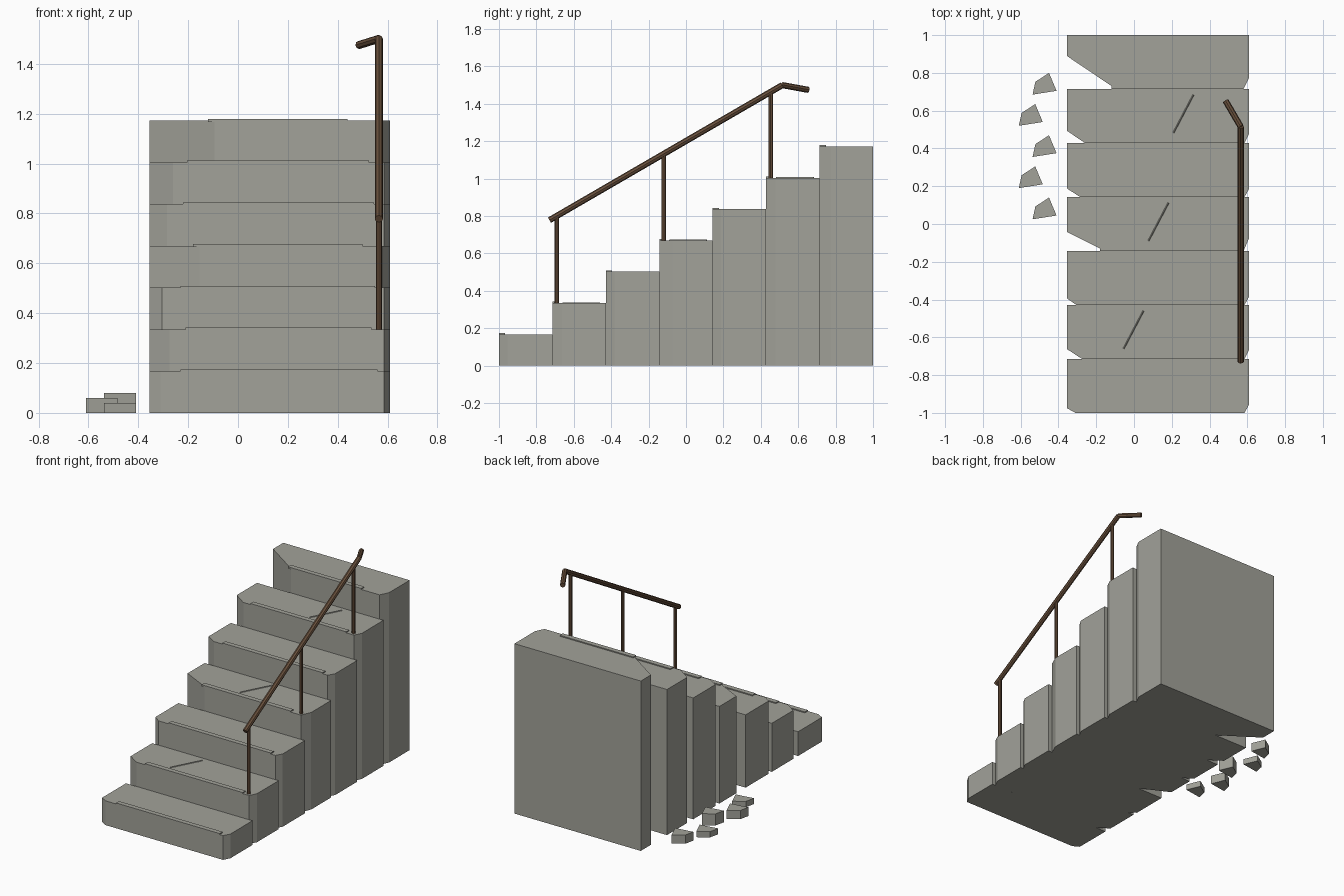
import bpy, bmesh
from mathutils import Vector

cube = bpy.data.objects.get("Cube")
if cube:
    bpy.data.objects.remove(cube, do_unlink=True)


def make_material(name, rgb):
    mat = bpy.data.materials.new(name)
    mat.use_nodes = True
    mat.diffuse_color = (*rgb, 1)
    mat.node_tree.nodes["Principled BSDF"].inputs["Base Color"].default_value = (*rgb, 1)
    return mat


stone = make_material("weathered_stone", (0.36, 0.36, 0.32))
wood = make_material("brown_wood", (0.14, 0.08, 0.045))


def add_object(name, bm, mat):
    bmesh.ops.recalc_face_normals(bm, faces=bm.faces)
    mesh = bpy.data.meshes.new(name)
    bm.to_mesh(mesh)
    bm.free()
    mesh.materials.append(mat)
    obj = bpy.data.objects.new(name, mesh)
    bpy.context.collection.objects.link(obj)
    return obj


def prism(name, outline, low, high, mat):
    """Extrude a flat outline upwards from low to high."""
    bm = bmesh.new()
    face = bm.faces.new([bm.verts.new((x, y, low)) for x, y in outline])
    top = bmesh.ops.extrude_face_region(bm, geom=[face])["geom"]
    verts = [v for v in top if isinstance(v, bmesh.types.BMVert)]
    bmesh.ops.translate(bm, verts=verts, vec=(0, 0, high - low))
    return add_object(name, bm, mat)


def rod(name, start, end, radius, mat, sides=8):
    """Straight round bar between two points."""
    start, end = Vector(start), Vector(end)
    axis = end - start
    bm = bmesh.new()
    bmesh.ops.create_cone(bm, cap_ends=True, segments=sides, radius1=radius,
                          radius2=radius, depth=axis.length)
    obj = add_object(name, bm, mat)
    obj.rotation_mode = 'QUATERNION'
    obj.rotation_quaternion = axis.to_track_quat('Z', 'Y')
    obj.location = (start + end) / 2
    return obj


# Steps: broken left corner (width, depth), right corner (width, depth), nosing ends
LEFT, RIGHT = -0.355, 0.61
DEPTH, RISE = 2 / 7, 1.172 / 7
STEPS = [
    (0.045, 0.025, 0.025, 0.045, -0.23, 0.56),
    (0.08, 0.052, 0.025, 0.05, -0.21, 0.535),
    (0.05, 0.035, 0.025, 0.045, -0.23, 0.55),
    (0.20, 0.10, 0.03, 0.07, -0.18, 0.50),
    (0.07, 0.045, 0.025, 0.045, -0.22, 0.545),
    (0.095, 0.065, 0.025, 0.05, -0.205, 0.525),
    (0.26, 0.175, 0.03, 0.06, -0.12, 0.44),
]
for i, (lw, ld, rw, rd, n0, n1) in enumerate(STEPS):
    front, back, top = -1 + i * DEPTH, -1 + (i + 1) * DEPTH, (i + 1) * RISE
    prism(f"step_{i + 1}", [(LEFT + lw, front), (RIGHT - rw, front), (RIGHT, front + rd),
                            (RIGHT, back), (LEFT, back), (LEFT, front + ld)], 0, top, stone)
    # Worn raised nosing along the front edge
    prism(f"nosing_{i + 1}", [(n0, front), (n1, front), (n1, front + 0.033),
                              (n0, front + 0.033)], top - 0.005, top + 0.007, stone)

# Hairline cracks on alternate treads
for k in range(3):
    x, y, z = -0.055 + 0.132 * k, -0.66 + 2 * DEPTH * k, RISE * (2 * k + 2)
    rod(f"crack_{k + 1}", (x, y, z), (x + 0.105, y + 0.2, z), 0.004, stone, 4)

# Fallen rubble beside the stairs
CHIP = [(-0.45, 0.14), (-0.41, 0.045), (-0.537, 0.025), (-0.522, 0.093)]
for i in range(5):
    dx = -0.073 * (i % 2)
    prism(f"rubble_{i + 1}", [(x + dx, y + 0.165 * i) for x, y in CHIP],
          0, 0.04 + 0.02 * (i % 3), stone)

# Handrail with bent broken end
RAIL_X = 0.565
bottom = Vector((RAIL_X, -0.73, 0.778))
bend = Vector((RAIL_X, 0.515, 1.5))
rails = [rod("handrail", bottom, bend, 0.0165, wood),
         rod("handrail_bent_end", bend, (0.485, 0.652, 1.475), 0.0165, wood)]

# Posts
for k in range(3):
    y = -0.69 + 2 * DEPTH * k
    rail_z = bottom.z + (y - bottom.y) / (bend.y - bottom.y) * (bend.z - bottom.z)
    rails.append(rod(f"post_{k + 1}", (RAIL_X, y, RISE * (2 * k + 2)),
                     (RAIL_X, y, rail_z), 0.012, wood))
